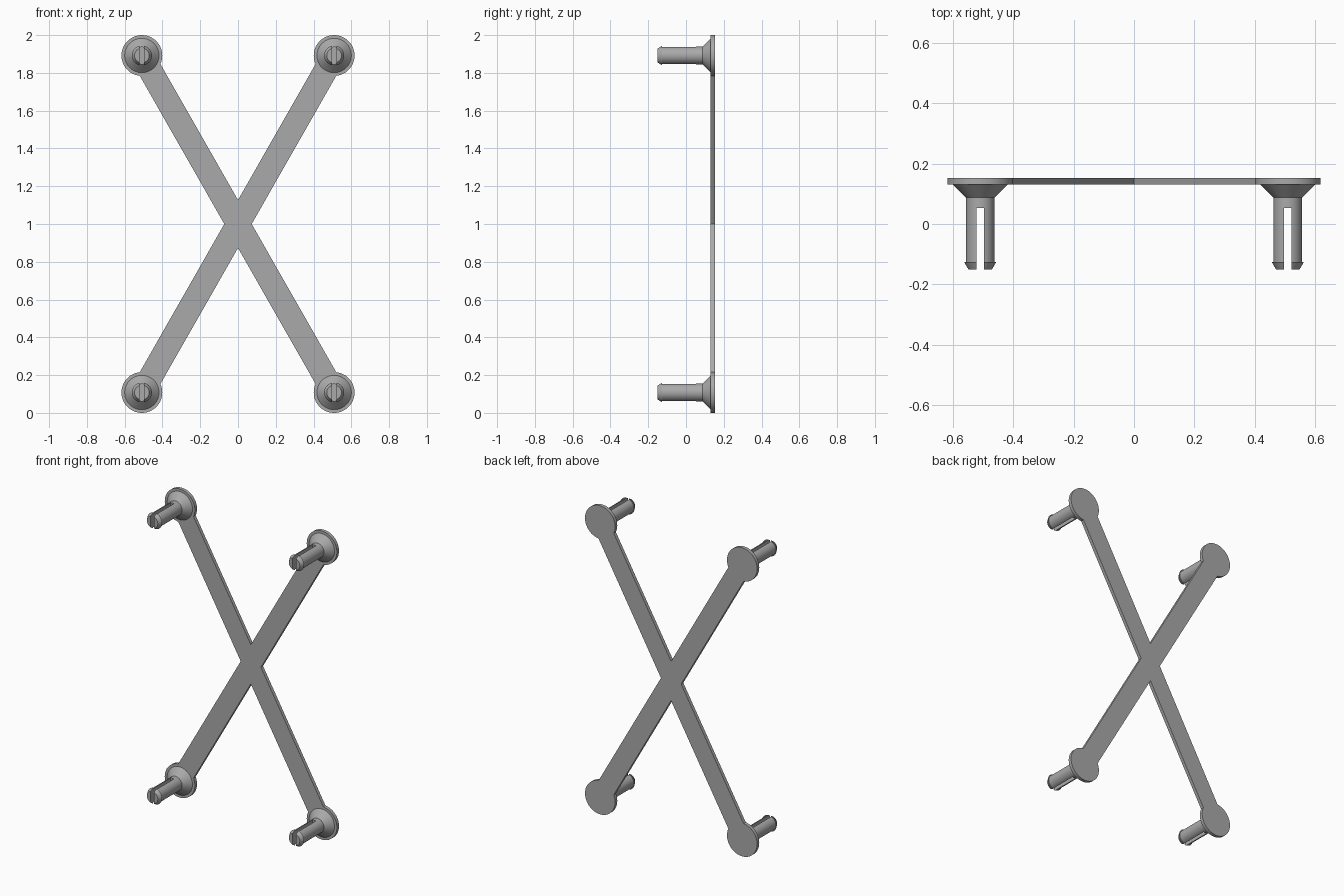
import bpy, bmesh
from math import sin, cos, pi, asin, atan2, radians
from mathutils import Matrix, Vector

if "Cube" in bpy.data.objects:
    bpy.data.objects.remove(bpy.data.objects["Cube"])

grey = bpy.data.materials.new("mid grey")
grey.use_nodes = True
colour = (0.4, 0.4, 0.4, 1)
grey.diffuse_color = colour
grey.node_tree.nodes["Principled BSDF"].inputs["Base Color"].default_value = colour

PIN_X, PIN_Z, MID_Z = 0.509, 0.892, 1.0
DISC_R, ARM_HALF = 0.108, 0.063
BACK, FACE = 0.153, 0.131
SLOT_HALF, SLOT_END = 0.012, 0.053
SEGMENTS = 48


def finish(bm, name):
    bmesh.ops.recalc_face_normals(bm, faces=bm.faces)
    mesh = bpy.data.meshes.new(name)
    bm.to_mesh(mesh)
    bm.free()
    mesh.materials.append(grey)
    obj = bpy.data.objects.new(name, mesh)
    bpy.context.collection.objects.link(obj)
    bpy.ops.object.select_all(action="DESELECT")
    obj.select_set(True)
    bpy.context.view_layer.objects.active = obj
    bpy.ops.object.shade_smooth_by_angle(angle=radians(25))
    return obj


def lathe(profile):
    """Closed solid turned about the y axis from (radius, y) rings."""
    bm = bmesh.new()
    rings = [[bm.verts.new((r * cos(2 * pi * i / SEGMENTS), y, r * sin(2 * pi * i / SEGMENTS)))
              for i in range(SEGMENTS)] for r, y in profile]
    for a, b in zip(rings, rings[1:]):
        for i in range(SEGMENTS):
            j = (i + 1) % SEGMENTS
            bm.faces.new((a[i], a[j], b[j], b[i]))
    bm.faces.new(rings[0])
    bm.faces.new(rings[-1])
    return bm


def place(bm, x, z):
    bmesh.ops.transform(bm, matrix=Matrix.Translation((x, 0, z)), verts=bm.verts)
    return bm


# Cross plate: one outline with a round pad at the end of each arm
arm_angle = atan2(PIN_Z, PIN_X)
neck = asin(ARM_HALF / DISC_R)
side_notch, top_notch = ARM_HALF / sin(arm_angle), ARM_HALF / cos(arm_angle)
arms = [(arm_angle, (0, top_notch)), (pi - arm_angle, (-side_notch, 0)),
        (pi + arm_angle, (0, -top_notch)), (-arm_angle, (side_notch, 0))]
outline = []
for angle, notch in arms:
    cx = PIN_X if cos(angle) > 0 else -PIN_X
    cz = PIN_Z if sin(angle) > 0 else -PIN_Z
    for i in range(SEGMENTS + 1):
        t = angle - pi + neck + (2 * pi - 2 * neck) * i / SEGMENTS
        outline.append((cx + DISC_R * cos(t), cz + DISC_R * sin(t)))
    outline.append(notch)
bm = bmesh.new()
face = bm.faces.new([bm.verts.new((x, BACK, MID_Z + z)) for x, z in outline])
solid = bmesh.ops.extrude_face_region(bm, geom=[face], use_keep_orig=True)
moved = [v for v in solid["geom"] if isinstance(v, bmesh.types.BMVert)]
bmesh.ops.translate(bm, verts=moved, vec=(0, FACE - BACK, 0))
finish(bm, "cross_plate")

# Four split pins with conical bases
for side, sx in (("left", 1), ("right", -1)):
    for level, sz in (("upper", 1), ("lower", -1)):
        x, z = sx * PIN_X, MID_Z + sz * PIN_Z
        label = f"{level}_{side}"
        base = lathe([(0.091, FACE), (0.047, 0.087), (0.047, SLOT_END)])
        finish(place(base, x, z), f"{label}_pin_base")
        for half, direction in (("inner", -sx), ("outer", sx)):
            bm = lathe([(0.047, SLOT_END), (0.047, -0.126), (0.053, -0.126), (0.039, -0.15)])
            # Trim away the slot and the opposite half, then close the flat side
            cut = bmesh.ops.bisect_plane(
                bm, geom=bm.verts[:] + bm.edges[:] + bm.faces[:],
                plane_co=Vector((direction * SLOT_HALF, 0, 0)),
                plane_no=Vector((direction, 0, 0)), clear_inner=True)
            rim = [e for e in cut["geom_cut"] if isinstance(e, bmesh.types.BMEdge)]
            bmesh.ops.edgeloop_fill(bm, edges=rim)
            finish(place(bm, x, z), f"{label}_{half}_prong")
